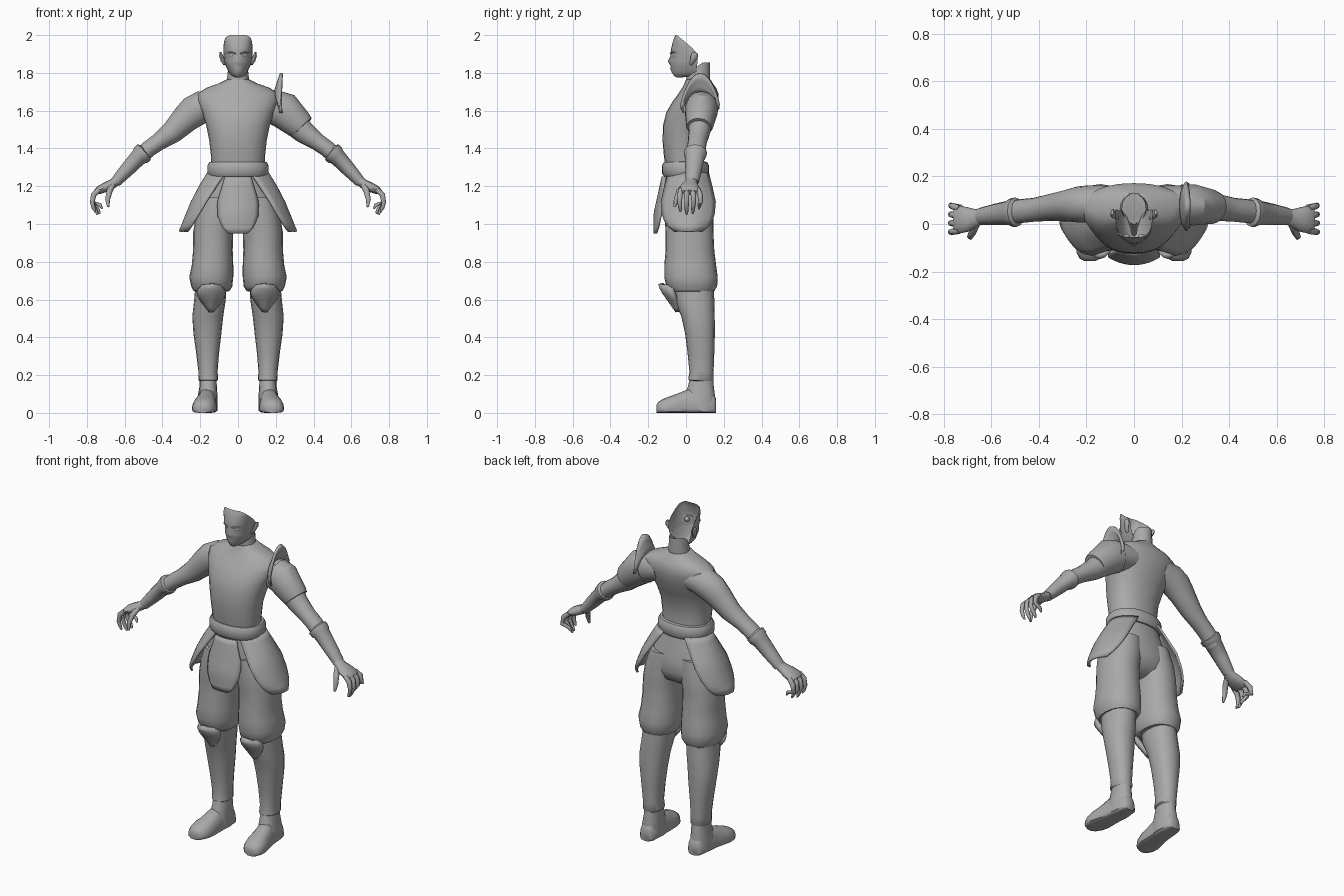
import bpy, bmesh, math
from mathutils import Vector

grey = bpy.data.materials.new("plain_grey")
grey.diffuse_color = (0.4, 0.4, 0.4, 1)


def finish(name, bm, mirror=False, thick=0, angle=45):
    bmesh.ops.recalc_face_normals(bm, faces=bm.faces)
    me = bpy.data.meshes.new(name)
    bm.to_mesh(me)
    bm.free()
    me.materials.append(grey)
    me.shade_smooth()
    me.set_sharp_from_angle(angle=math.radians(angle))
    ob = bpy.data.objects.new(name, me)
    bpy.context.collection.objects.link(ob)
    if thick:
        mod = ob.modifiers.new("thickness", "SOLIDIFY")
        mod.thickness = thick
        mod.offset = 0
    if mirror:
        ob.modifiers.new("mirror", "MIRROR").use_mirror_merge = False
    return ob


def skin(bm, rings, closed=True, caps=True):
    """Join rings of points with quads."""
    rows = [[bm.verts.new(p) for p in r] for r in rings]
    n = len(rows[0])
    for a, b in zip(rows, rows[1:]):
        for i in range(n if closed else n - 1):
            j = (i + 1) % n
            bm.faces.new((a[i], a[j], b[j], b[i]))
    if caps:
        bm.faces.new(rows[0])
        bm.faces.new(rows[-1])


def sgnpow(v, p):
    return math.copysign(abs(v) ** p, v)


def stack(name, levels, n=20, p=0.9, **kw):
    """Horizontal sections: z, x min, x max, y front, y back."""
    rings = []
    for z, x0, x1, y0, y1 in levels:
        angs = [2 * math.pi * i / n for i in range(n)]
        rings.append([((x0 + x1) / 2 + (x1 - x0) / 2 * sgnpow(math.cos(a), p),
                       (y0 + y1) / 2 + (y1 - y0) / 2 * sgnpow(math.sin(a), p), z)
                      for a in angs])
    bm = bmesh.new()
    skin(bm, rings)
    return finish(name, bm, **kw)


def tube(bm, pts, n=12):
    """Limb along points: x, y, z, radius in the xz plane, radius along y."""
    c = [Vector(q[:3]) for q in pts]
    rings = []
    for i, q in enumerate(pts):
        t = c[min(i + 1, len(c) - 1)] - c[max(i - 1, 0)]
        u = Vector((t.z, 0, -t.x)).normalized()
        v = t.cross(u).normalized()
        rings.append([c[i] + u * q[3] * math.cos(a) + v * q[4] * math.sin(a)
                      for a in (2 * math.pi * k / n for k in range(n))])
    skin(bm, rings)


def limb(name, pts, n=12, **kw):
    bm = bmesh.new()
    tube(bm, pts, n)
    return finish(name, bm, **kw)


def sheet(name, f, nu, nv, **kw):
    """Surface f(s, t), s in -1..1, t in 0..1."""
    bm = bmesh.new()
    skin(bm, [[f(2 * i / nu - 1, j / nv) for i in range(nu + 1)]
              for j in range(nv + 1)], closed=False, caps=False)
    return finish(name, bm, **kw)


def lerp(keys, t):
    """Piecewise linear lookup over (t, value) pairs."""
    for (a, va), (b, vb) in zip(keys, keys[1:]):
        if t <= b:
            return va + (vb - va) * (t - a) / (b - a)
    return keys[-1][1]


# Torso with sloping shoulders
stack("torso", [(z, -w, w, f, b) for z, w, f, b in (
    (1.28, .14, -.105, .10), (1.36, .143, -.117, .095), (1.44, .152, -.124, .10),
    (1.52, .168, -.122, .13), (1.59, .19, -.105, .16), (1.65, .215, -.07, .172),
    (1.69, .215, -.04, .172), (1.72, .17, -.02, .16), (1.745, .10, -.008, .142),
    (1.765, .06, 0, .13))], n=24)

# Neck, with its top rising towards the back
bm = bmesh.new()
neck = []
for t in (0, .35, .7, 1):
    ring = []
    for k in range(16):
        a = 2 * math.pi * k / 16
        y = .065 + .062 * math.sin(a)
        top = 1.79 + .065 * min(1, max(0, (y - .02) / .06))
        ring.append(((.062 - .012 * t) * math.cos(a), y, 1.74 + (top - 1.74) * t))
    neck.append(ring)
skin(bm, neck, caps=False)
finish("neck", bm)

# Face mask, open at the back: z, half width, front y, back y, middle push
face = ((1.776, .012, -.05, -.02, 0), (1.783, .03, -.062, .03, 0),
        (1.80, .048, -.07, .055, .004), (1.822, .058, -.074, .057, .010),
        (1.835, .064, -.077, .058, .003), (1.85, .07, -.078, .06, .012),
        (1.862, .073, -.078, .06, .018), (1.89, .077, -.074, .06, .008),
        (1.905, .078, -.080, .055, .003), (1.93, .078, -.078, .035, 0),
        (1.965, .074, -.070, -.005, 0), (1.988, .066, -.062, -.033, 0),
        (2.0, .045, -.055, -.048, 0))
rings = []
for z, w, f, b, push in face:
    ring = []
    for k in range(17):
        a = math.pi * k / 16
        y = b - (b - f) * math.sin(a) ** .8
        ring.append((w * sgnpow(math.cos(a), .8), y - push * (k == 8) - .3 * push * (k in (7, 9)), z))
    rings.append(ring)
bm = bmesh.new()
skin(bm, rings, closed=False, caps=False)
finish("face", bm, angle=60)

# Ears, eyes and brows
limb("ear", [(.07, .025, 1.845, .008, .008), (.082, .035, 1.865, .010, .014),
             (.09, .045, 1.89, .010, .020), (.092, .05, 1.908, .006, .012)], n=8, mirror=True)
bm = bmesh.new()
bmesh.ops.create_uvsphere(bm, u_segments=12, v_segments=8, radius=.014)
bmesh.ops.translate(bm, verts=bm.verts, vec=(.032, -.056, 1.892))
finish("eye", bm, mirror=True)
limb("brow", [(.012, -.080, 1.902, .004, .004), (.035, -.075, 1.91, .004, .004),
              (.058, -.055, 1.907, .002, .002)], n=6, mirror=True)

# Arms and bracers
limb("arm", [(.10, .085, 1.635, .07, .075), (.19, .085, 1.62, .085, .078),
             (.235, .082, 1.595, .085, .076), (.275, .078, 1.56, .076, .068),
             (.35, .07, 1.485, .06, .057), (.42, .06, 1.435, .046, .05),
             (.47, .055, 1.40, .044, .05), (.53, .047, 1.345, .042, .048)], n=16, mirror=True)
limb("bracer", [(.49, .05, 1.385, .040, .045), (.497, .05, 1.38, .055, .062),
                (.515, .048, 1.363, .053, .06), (.525, .047, 1.355, .045, .052),
                (.59, .04, 1.285, .038, .044), (.648, .032, 1.222, .029, .036)], mirror=True)

# Hands: palm, four curled fingers, thumb
bm = bmesh.new()
tube(bm, [(.635, .032, 1.235, .024, .030), (.665, .025, 1.212, .026, .038),
          (.70, .02, 1.195, .026, .052), (.735, .018, 1.18, .022, .058),
          (.755, .018, 1.168, .013, .052)], 12)
for k, drop in enumerate((.01, -.005, 0, .025)):
    y = -.028 + .031 * k
    tube(bm, [(.735, y, 1.182, .014, .014), (.764, y * 1.15, 1.155, .015, .014),
              (.772, y * 1.2, 1.115, .012, .012),
              (.765 - .012 * k, y * 1.1, 1.075 + drop, .010, .010),
              (.755 - .012 * k, y * 1.05, 1.055 + drop, .005, .005)], 8)
tube(bm, [(.665, .0, 1.205, .016, .018), (.680, -.035, 1.175, .016, .016),
          (.690, -.052, 1.13, .013, .013), (.687, -.06, 1.09, .006, .007)], 8)
finish("hand", bm, mirror=True, angle=50)

# One armoured shoulder: short sleeve and raised crest
limb("shoulder_sleeve", [(.20, .083, 1.615, .092, .086), (.245, .08, 1.60, .098, .088),
                         (.285, .076, 1.56, .087, .08), (.325, .072, 1.525, .078, .073),
                         (.34, .07, 1.51, .070, .067)], n=14, angle=30)


def crest(s, t):
    a = s * 1.75
    r = .088 + t * .105 * max(0, math.cos(a * .9)) ** 1.2
    c = math.cos(a)
    return (.195 + .03 * (1 - c) + t * .035 * c, .075 + min(r, .1) * math.sin(a), 1.605 + r * c)


sheet("shoulder_crest", crest, 16, 3, thick=.016, angle=35)

# Belt
stack("belt", [(z, -.125 - g, .125 + g, -.09 - g, .085 + g) for z, g in (
    (1.25, .0), (1.252, .027), (1.268, .037), (1.31, .037), (1.328, .027), (1.333, .0))], n=24)

# Hips and baggy breeches
stack("hips", [(z, -w, w, f, b) for z, w, f, b in (
    (1.27, .14, -.105, .10), (1.2, .165, -.11, .115), (1.12, .195, -.112, .135),
    (1.05, .212, -.11, .142), (.99, .20, -.09, .12), (.955, .12, -.04, .06))], n=24)
stack("breeches", [(1.14, .01, .19, -.108, .132), (1.05, .008, .222, -.115, .145),
                   (.96, .026, .237, -.108, .145), (.86, .028, .238, -.108, .150),
                   (.78, .025, .245, -.115, .160), (.72, .025, .258, -.115, .168),
                   (.67, .030, .248, -.105, .165), (.645, .045, .235, -.085, .150),
                   (.64, .07, .21, -.05, .12)], mirror=True)

# Shins and ankles
stack("shin", [(.68, .06, .225, -.07, .145), (.60, .065, .232, -.06, .150),
               (.51, .078, .242, -.025, .152), (.42, .088, .236, -.005, .153),
               (.32, .100, .222, .008, .150), (.22, .108, .210, .018, .146),
               (.175, .105, .210, .012, .146), (.165, .118, .200, .03, .14)],
      n=16, mirror=True)
stack("ankle", [(.2, .115, .203, .025, .142), (.14, .112, .204, .01, .147),
                (.08, .108, .215, -.01, .155), (.01, .108, .215, -.02, .158)], n=16, mirror=True)

# Shoes, lofted heel to toe: y, centre x, half width, height
shoe = ((.16, .16, .03, .075), (.145, .16, .045, .10), (.08, .162, .052, .13),
        (.02, .166, .054, .13), (-.03, .172, .06, .108), (-.08, .178, .066, .09),
        (-.12, .182, .06, .075), (-.145, .185, .045, .06), (-.155, .186, .025, .045))
bm = bmesh.new()
skin(bm, [[(cx + w * sgnpow(math.cos(a), .75), y,
            max(0, .02 + (h - .02) * math.sin(a)) if math.sin(a) > 0 else .02 * (1 - sgnpow(-math.sin(a), .5)))
           for a in (2 * math.pi * k / 16 for k in range(16))] for y, cx, w, h in shoe])
finish("shoe", bm, mirror=True, angle=50)


# Pointed knee guards
def knee(s, t):
    w = lerp(((0, .05), (.22, .073), (.5, .052), (1, .004)), t)
    y = lerp(((0, -.135), (.22, -.125), (1, -.045)), t)
    return (.142 + s * w, y + .07 * s * s * (1 - .7 * t), .685 - .145 * t - .02 * s * s * (1 - t))


sheet("knee_guard", knee, 8, 6, thick=.025, mirror=True)


# Front apron
def apron(s, t):
    w = lerp(((0, .068), (.2, .085), (.45, .108), (.7, .104), (.88, .085), (1, .05)), t)
    x = s * w
    return (x, -.122 - .044 * min(1, t * 1.5) + 2.8 * x * x, 1.25 - .30 * t)


sheet("front_apron", apron, 10, 10, thick=.014)


# Flared side flaps
def flap(s, t):
    w = lerp(((0, .105), (.25, .125), (.5, .142), (.75, .135), (.9, .11), (1, .07)), t)
    x = lerp(((0, .158), (.25, .205), (.5, .245), (1, .308)), t)
    bend = lerp(((0, .09), (.25, .085), (.6, .07), (1, .045)), t)
    return (x - bend * abs(s) ** 2.2, .012 + s * w, 1.27 - .31 * t)


sheet("side_flap", flap, 12, 10, thick=.012, mirror=True)
